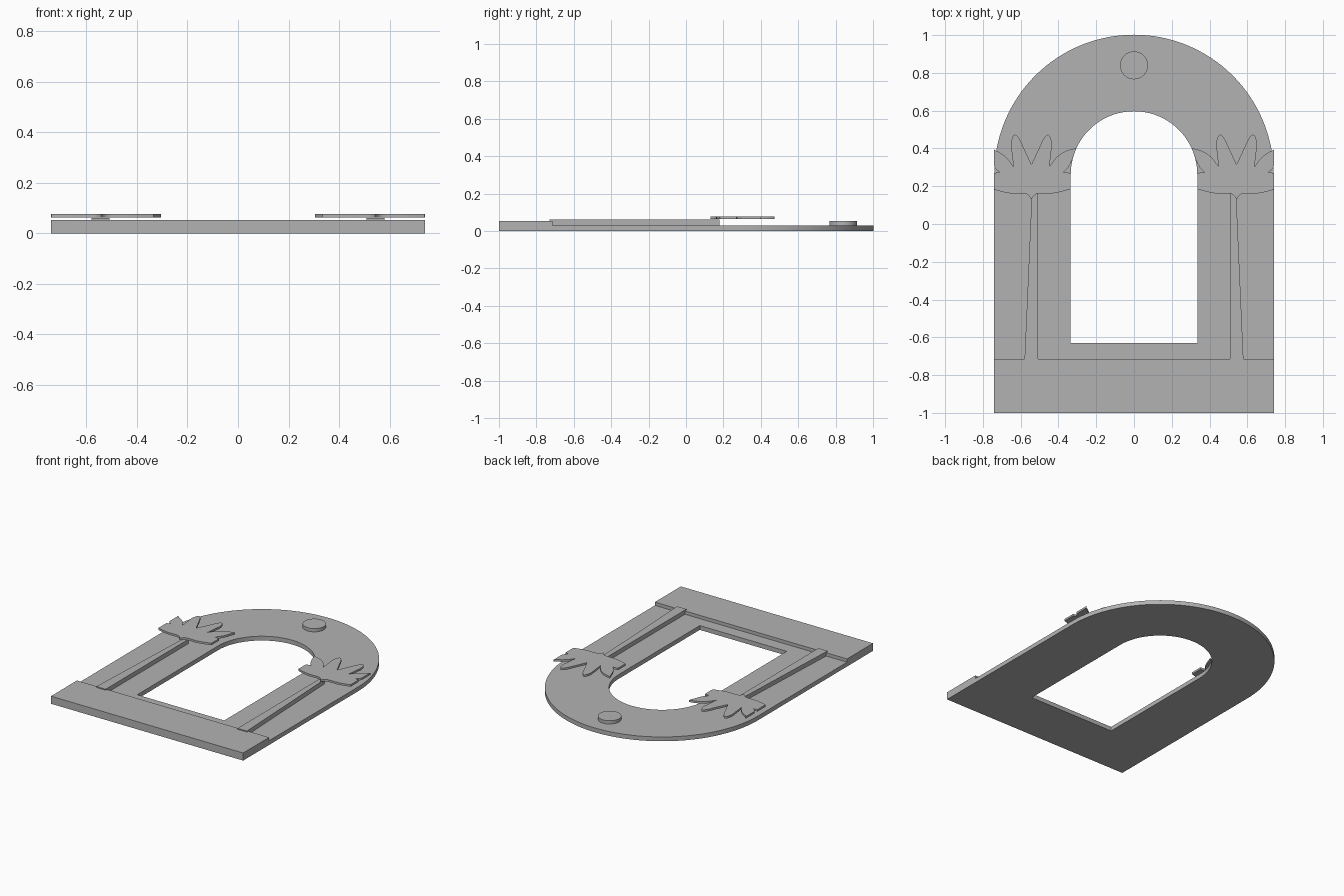
import bpy, bmesh
from math import pi, cos, sin, radians

cube = bpy.data.objects.get("Cube")
if cube:
    bpy.data.objects.remove(cube, do_unlink=True)

stone = bpy.data.materials.new("grey_stone")
stone.use_nodes = True
GREY = (0.45, 0.45, 0.45, 1)
stone.diffuse_color = GREY
stone.node_tree.nodes["Principled BSDF"].inputs["Base Color"].default_value = GREY


def slab(name, loops, z0, z1):
    """Extrude closed outlines (later loops cut holes) from z0 to z1."""
    curve = bpy.data.curves.new(name, "CURVE")
    curve.dimensions = "2D"
    curve.fill_mode = "BOTH"
    curve.extrude = (z1 - z0) / 2
    for pts in loops:
        spline = curve.splines.new("POLY")
        spline.points.add(len(pts) - 1)
        for p, (x, y) in zip(spline.points, pts):
            p.co = (x, y, 0, 1)
        spline.use_cyclic_u = True
    temp = bpy.data.objects.new(name + "_outline", curve)
    bpy.context.collection.objects.link(temp)
    graph = bpy.context.evaluated_depsgraph_get()
    mesh = bpy.data.meshes.new_from_object(temp.evaluated_get(graph))
    bpy.data.objects.remove(temp, do_unlink=True)
    bm = bmesh.new()
    bm.from_mesh(mesh)
    bmesh.ops.remove_doubles(bm, verts=bm.verts, dist=1e-5)
    bmesh.ops.translate(bm, verts=bm.verts, vec=(0, 0, (z0 + z1) / 2))
    bmesh.ops.recalc_face_normals(bm, faces=bm.faces)
    bm.to_mesh(mesh)
    bm.free()
    mesh.name = name
    mesh.materials.clear()
    mesh.materials.append(stone)
    obj = bpy.data.objects.new(name, mesh)
    bpy.context.collection.objects.link(obj)
    bpy.ops.object.select_all(action="DESELECT")
    obj.select_set(True)
    bpy.context.view_layer.objects.active = obj
    bpy.ops.object.shade_smooth_by_angle(angle=radians(30))
    return obj


def arch(r, bottom, spring=0.262, n=64):
    top = [(r * cos(pi * i / n), spring + r * sin(pi * i / n)) for i in range(n + 1)]
    return top + [(-r, bottom), (r, bottom)]


def rect(x, y0, y1):
    return [(-x, y0), (x, y0), (x, y1), (-x, y1)]


def smooth(pts, n=5):
    """Rounded path through pts, passing through each one."""
    out = []
    ext = [pts[0]] + pts + [pts[-1]]
    for a, b, c, d in zip(ext, ext[1:], ext[2:], ext[3:]):
        for i in range(n):
            t = i / n
            out.append(tuple(
                0.5 * (2 * q + (r - p) * t + (2 * p - 5 * q + 4 * r - s) * t * t
                       + (3 * q - p - 3 * r + s) * t ** 3)
                for p, q, r, s in zip(a, b, c, d)))
    return out + [pts[-1]]


# Arched frame, sill and keystone disc
SILL = -0.715
slab("arched_frame", [arch(0.74, SILL), arch(0.335, -0.63)], 0, 0.03)
slab("sill", [rect(0.74, -1, SILL)], 0, 0.053)
disc = [(0.074 * cos(pi * i / 24), 0.84 + 0.074 * sin(pi * i / 24)) for i in range(48)]
slab("keystone_disc", [disc], 0.03, 0.053)

# Half of the leaf capital, measured from its middle: lower edge, side, leaves
MID = 0.543
lower = smooth([(0, 0.13), (0.03, 0.16), (0.12, 0.163), (0.208, 0.185)])
hook = [(0.208, 0.27)]
side_leaf = smooth([(0.17, 0.274), (0.195, 0.30), (0.215, 0.34), (0.238, 0.402)])
side_top = smooth([(0.238, 0.402), (0.18, 0.385), (0.13, 0.35), (0.095, 0.303)])
mid_leaf = smooth([(0.095, 0.303), (0.104, 0.38), (0.108, 0.43), (0.092, 0.472),
                   (0.066, 0.455), (0.035, 0.39), (0, 0.315)])
half = lower + hook + side_leaf + side_top[1:] + mid_leaf[1:]


def trim(x):
    return min(x, 0.74)


def dedupe(pts):
    keep = []
    for p in pts:
        if not keep or abs(p[0] - keep[-1][0]) + abs(p[1] - keep[-1][1]) > 1e-4:
            keep.append(p)
    return keep


# Outer half is trimmed flush with the frame edge
inner = [(MID - x, y) for x, y in half]
outer = [(trim(MID + x), y) for x, y in reversed(half[1:-1])]
leaf = dedupe(inner + outer)
column = [(0.508, -0.73), (0.58, -0.73), (0.54, 0.18), (0.508, 0.18)]

for side, s in (("left", 1), ("right", -1)):
    slab(side + "_column", [[(s * x, y) for x, y in column]], 0.03, 0.06)
    slab(side + "_leaf_capital", [[(s * x, y) for x, y in leaf]], 0.063, 0.077)
